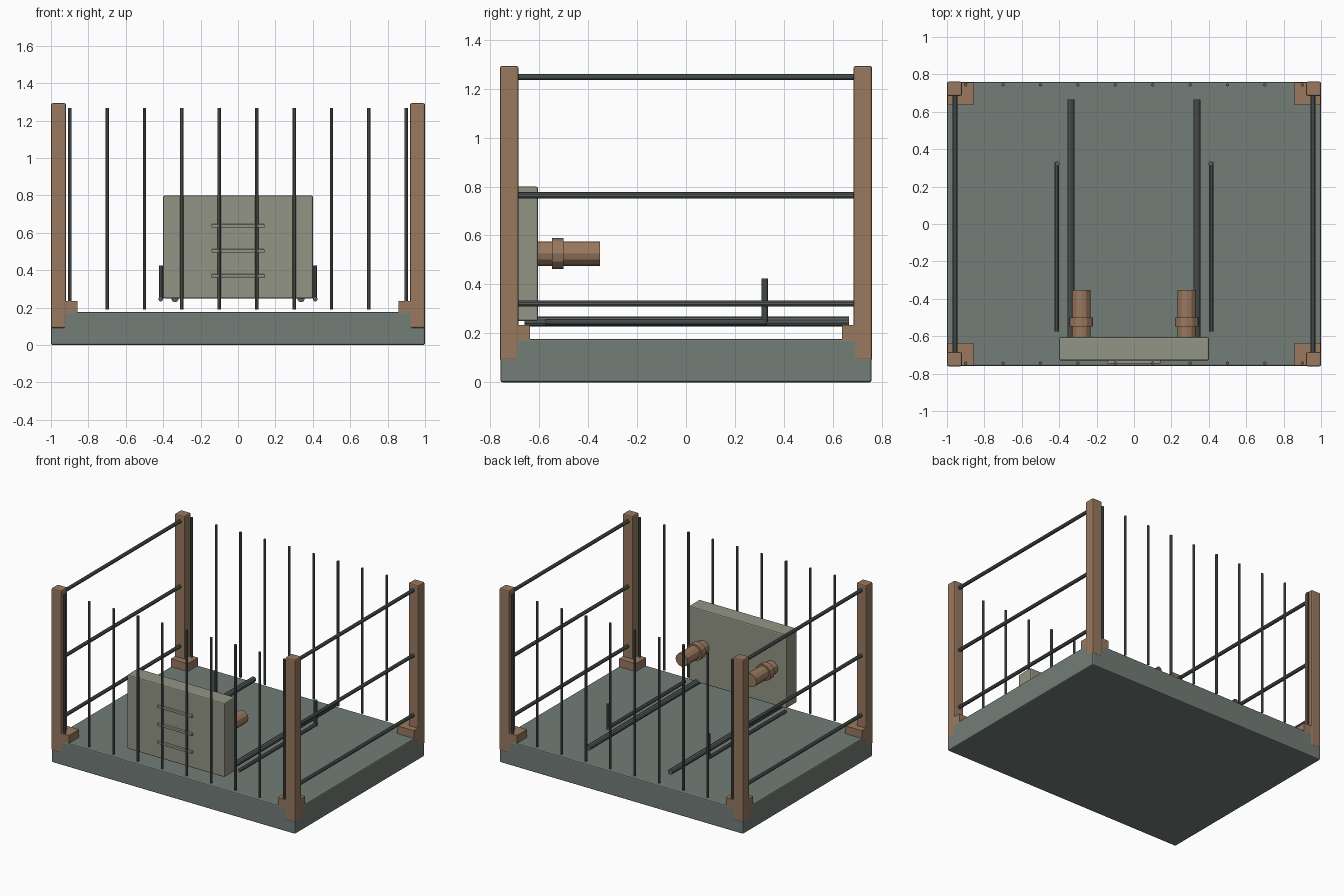
import bpy
from math import pi

if "Cube" in bpy.data.objects:
    bpy.data.objects.remove(bpy.data.objects["Cube"])


def material(name, rgb):
    m = bpy.data.materials.new(name)
    m.diffuse_color = (*rgb, 1)
    m.use_nodes = True
    m.node_tree.nodes["Principled BSDF"].inputs["Base Color"].default_value = m.diffuse_color
    return m


SLATE = material("slate", (0.17, 0.205, 0.185))
WOOD = material("rust_brown", (0.32, 0.19, 0.115))
PALE = material("pale_grey", (0.29, 0.30, 0.235))
STEEL = material("dark_steel", (0.10, 0.12, 0.115))


def box(name, lo, hi, mat, bevel=0.0):
    """Box between two corners, with an optional chamfer."""
    bpy.ops.mesh.primitive_cube_add(size=1, location=[(a + b) / 2 for a, b in zip(lo, hi)])
    o = bpy.context.object
    o.name = name
    o.scale = [b - a for a, b in zip(lo, hi)]
    bpy.ops.object.transform_apply(location=False, rotation=False, scale=True)
    o.data.materials.append(mat)
    if bevel:
        b = o.modifiers.new("bevel", "BEVEL")
        b.width = bevel
        b.segments = 2
    return o


def rod(name, axis, start, end, fixed, r, mat, sides=10):
    """Cylinder along y or z; fixed holds the other two coordinates."""
    mid = (start + end) / 2
    loc = (fixed[0], mid, fixed[1]) if axis == "y" else (fixed[0], fixed[1], mid)
    rot = (pi / 2, 0, 0) if axis == "y" else (0, 0, 0)
    bpy.ops.mesh.primitive_cylinder_add(vertices=sides, radius=r, depth=end - start,
                                        location=loc, rotation=rot)
    o = bpy.context.object
    o.name = name
    o.data.materials.append(mat)
    return o


# Floor slab
box("floor_slab", (-0.999, -0.758, 0), (0.999, 0.758, 0.177), SLATE, 0.008)

# Corner posts and their foot blocks
for sx in (-1, 1):
    for sy in (-1, 1):
        xs = sorted((sx * 0.92, sx * 1.0))
        ys = sorted((sy * 0.685, sy * 0.761))
        box("corner_post", (xs[0], ys[0], 0.09), (xs[1], ys[1], 1.293), WOOD, 0.008)
        xs = sorted((sx * 0.858, sx * 0.998))
        ys = sorted((sy * 0.637, sy * 0.757))
        box("post_foot", (xs[0], ys[0], 0.17), (xs[1], ys[1], 0.235), WOOD)

# Upright bars, front and back
for sy in (-1, 1):
    for i in range(10):
        rod("upright_bar", "z", 0.19, 1.268, (-0.9 + 0.2 * i, sy * 0.744), 0.009, STEEL, 8)

# Side rails
for sx in (-1, 1):
    for z in (0.322, 0.764, 1.248):
        rod("side_rail", "y", -0.69, 0.69, (sx * 0.957, z), 0.013, STEEL)

# Front panel with slats
box("front_panel", (-0.4, -0.73, 0.25), (0.4, -0.605, 0.8), PALE, 0.008)
for z in (0.37, 0.503, 0.637):
    box("panel_slat", (-0.143, -0.746, z - 0.009), (0.143, -0.725, z + 0.009), PALE, 0.004)

for sx in (-1, 1):
    # Thick pegs with collars behind the panel
    rod("peg", "y", -0.61, -0.352, (sx * 0.282, 0.526), 0.05, WOOD, 12)
    rod("peg_collar", "y", -0.547, -0.5, (sx * 0.282, 0.526), 0.063, WOOD, 12)
    # Slide rails
    rod("slide_rail", "y", -0.66, 0.666, (sx * 0.337, 0.249), 0.02, STEEL, 10)
    # Bent rods
    rod("bent_rod", "y", -0.575, 0.332, (sx * 0.413, 0.246), 0.013, STEEL, 10)
    rod("bent_rod_upright", "z", 0.246, 0.424, (sx * 0.41, 0.322), 0.013, STEEL, 10)
